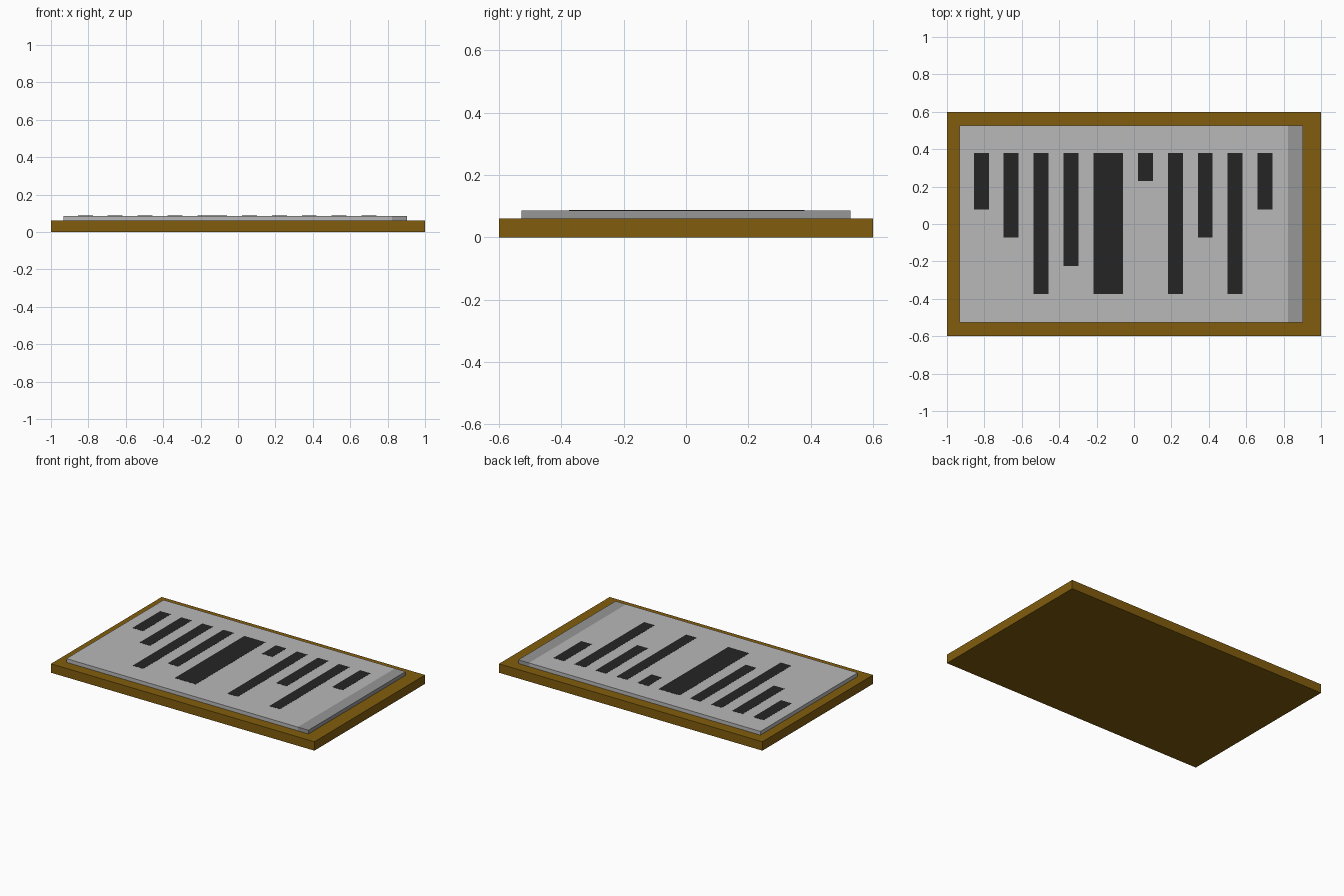
import bpy
import bmesh
from mathutils import Matrix

if "Cube" in bpy.data.objects:
    bpy.data.objects.remove(bpy.data.objects["Cube"])


def material(name, rgb):
    m = bpy.data.materials.new(name)
    m.diffuse_color = (*rgb, 1)
    m.use_nodes = True
    m.node_tree.nodes["Principled BSDF"].inputs["Base Color"].default_value = m.diffuse_color
    return m


def add_box(bm, lo, hi):
    size = [b - a for a, b in zip(lo, hi)]
    mid = [(a + b) / 2 for a, b in zip(lo, hi)]
    bmesh.ops.create_cube(
        bm, size=1, matrix=Matrix.Translation(mid) @ Matrix.Diagonal((*size, 1)))


def boxes(name, spans, mat):
    bm = bmesh.new()
    for lo, hi in spans:
        add_box(bm, lo, hi)
    mesh = bpy.data.meshes.new(name)
    bm.to_mesh(mesh)
    bm.free()
    mesh.materials.append(mat)
    obj = bpy.data.objects.new(name, mesh)
    bpy.context.collection.objects.link(obj)
    return obj


brown = material("brown", (0.22, 0.11, 0.004))
light = material("light_grey", (0.48, 0.48, 0.48))
mid_grey = material("mid_grey", (0.31, 0.31, 0.31))
black = material("black", (0.018, 0.018, 0.018))

BASE_TOP, PLATE_TOP = 0.061, 0.0865

# Backing board
boxes("backing_board", [((-1, -0.6, 0), (1, 0.6, BASE_TOP))], brown)

# Raised plate with a darker strip along its right edge
boxes("plate", [((-0.934, -0.527, BASE_TOP), (0.823, 0.527, PLATE_TOP))], light)
boxes("edge_strip", [((0.823, -0.527, BASE_TOP), (0.904, 0.527, PLATE_TOP))], mid_grey)

# Inlaid bars: (length in rows, width in columns), hung from one top line
ROW, COL, TOP_Y = 0.151, 0.0798, 0.38
bars = [(2, 1), (3, 1), (5, 1), (4, 1), (5, 2),
        (1, 1), (5, 1), (3, 1), (5, 1), (2, 1)]
spans = []
x = -0.856
for rows, cols in bars:
    spans.append(((x, TOP_Y - rows * ROW, PLATE_TOP - 0.004),
                  (x + cols * COL, TOP_Y, PLATE_TOP + 0.0008)))
    x += (cols + 1) * COL
boxes("dark_bars", spans, black)
